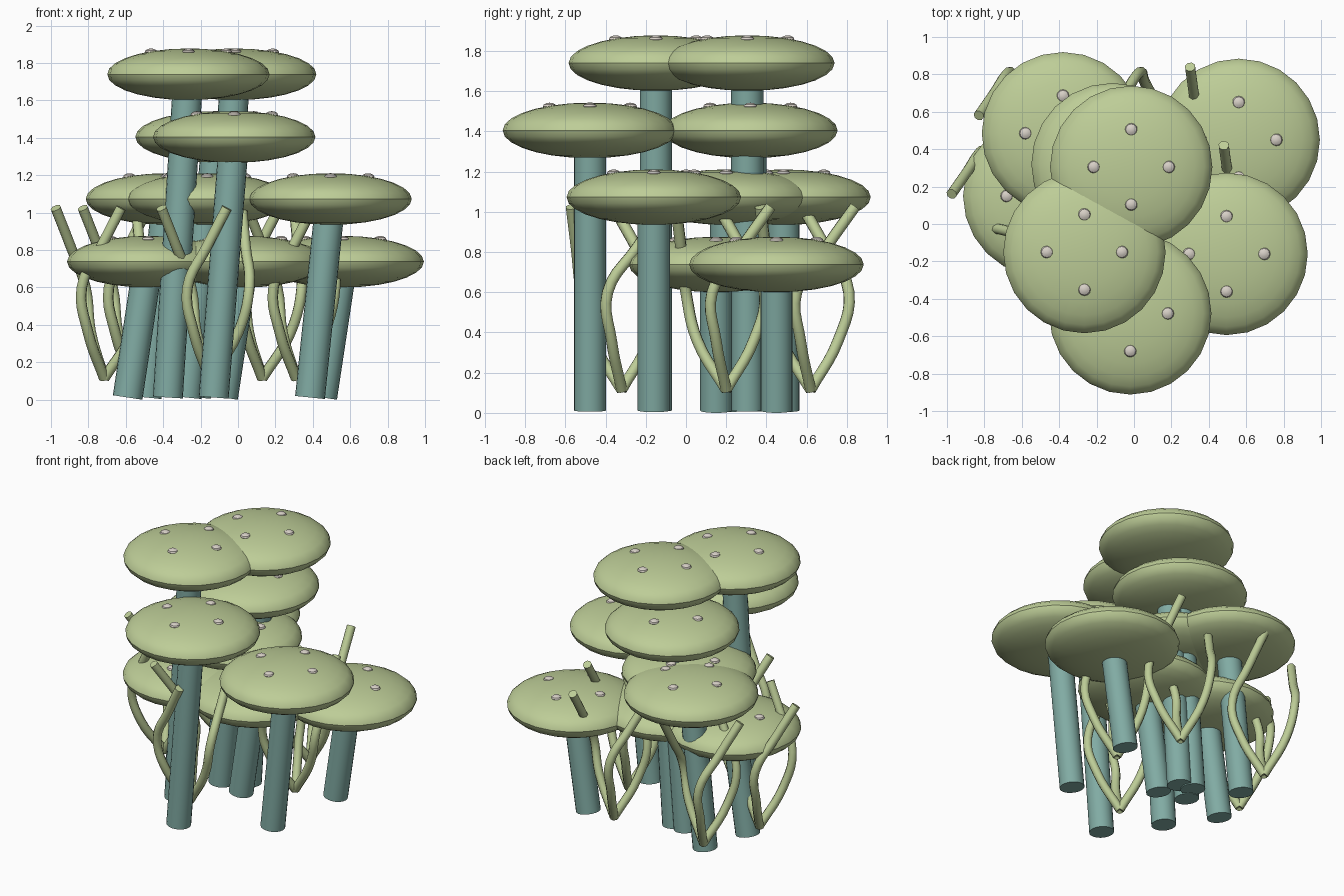
import bpy
from mathutils import Vector

if "Cube" in bpy.data.objects:
    bpy.data.objects.remove(bpy.data.objects["Cube"])


def material(name, rgb):
    m = bpy.data.materials.new(name)
    m.diffuse_color = (*rgb, 1)
    m.use_nodes = True
    m.node_tree.nodes["Principled BSDF"].inputs["Base Color"].default_value = m.diffuse_color
    return m


GREEN = material("pale_green", (0.51, 0.61, 0.31))
TEAL = material("teal", (0.22, 0.41, 0.37))
CREAM = material("cream", (0.68, 0.63, 0.57))


def finish(name, mat):
    ob = bpy.context.object
    ob.name = name
    ob.data.materials.append(mat)
    bpy.ops.object.shade_smooth_by_angle()
    return ob


def ellipsoid(name, centre, radius, half_height, mat, segments, rings):
    bpy.ops.mesh.primitive_uv_sphere_add(segments=segments, ring_count=rings, location=centre)
    bpy.context.object.scale = (radius, radius, half_height)
    bpy.ops.object.transform_apply(location=False, rotation=False, scale=True)
    return finish(name, mat)


def rod(name, a, b, radius, mat):
    a, b = Vector(a), Vector(b)
    d = b - a
    bpy.ops.mesh.primitive_cylinder_add(vertices=20, radius=radius, depth=d.length, location=(a + b) / 2)
    bpy.context.object.rotation_euler = d.to_track_quat('Z', 'Y').to_euler()
    return finish(name, mat)


# Mushrooms: leaning stem, flattened cap and four spots
CAP_R, CAP_H = 0.434, 0.138
LEAN = 0.11
caps = [
    (-0.265, -0.15, 1.74), (-0.015, 0.305, 1.74),
    (-0.02, -0.478, 1.405), (-0.115, 0.32, 1.405),
    (0.495, -0.16, 1.073), (-0.38, 0.485, 1.073), (-0.165, 0.2, 1.073),
    (-0.48, 0.15, 0.738), (0.56, 0.45, 0.738), (0.03, 0.15, 0.738),
]
for x, y, z in caps:
    rod("stem", (x - LEAN, y, 0.012), (x, y, z), 0.08, TEAL)
    ellipsoid("cap", (x, y, z), CAP_R, CAP_H, GREEN, 24, 14)
    for dx, dy in ((0.2, 0), (-0.2, 0), (0, 0.2), (0, -0.2)):
        ellipsoid("cap_spot", (x + dx, y + dy, z + 0.118), 0.034, 0.02, CREAM, 12, 6)

# Branching sprouts: three bowed tubes from one root, (bulge, tip) offsets
branches = [
    ((-0.12, -0.2), (0.09, -0.25)),
    ((-0.1, 0.19), (-0.26, -0.04)),
    ((0.21, -0.07), (0.17, 0.22)),
]
roots = [(-0.715, 0.2), (-0.15, -0.32), (0.13, 0.62), (0.31, 0.2), (-0.57, 0.62)]
for rx, ry in roots:
    for (mx, my), (tx, ty) in branches:
        path = [
            (0, 0, 0.115),
            (mx * 0.72, my * 0.72, 0.36),
            (mx, my, 0.6),
            ((mx + tx) / 2, (my + ty) / 2, 0.82),
            (tx, ty, 1.025),
        ]
        curve = bpy.data.curves.new("sprout_branch", 'CURVE')
        curve.dimensions = '3D'
        curve.bevel_depth = 0.029
        curve.bevel_resolution = 2
        curve.resolution_u = 5
        curve.use_fill_caps = True
        spline = curve.splines.new('BEZIER')
        spline.bezier_points.add(len(path) - 1)
        for p, (x, y, z) in zip(spline.bezier_points, path):
            p.co = (rx + x, ry + y, z)
            p.handle_left_type = p.handle_right_type = 'AUTO'
        curve.materials.append(GREEN)
        ob = bpy.data.objects.new("sprout_branch", curve)
        bpy.context.collection.objects.link(ob)
